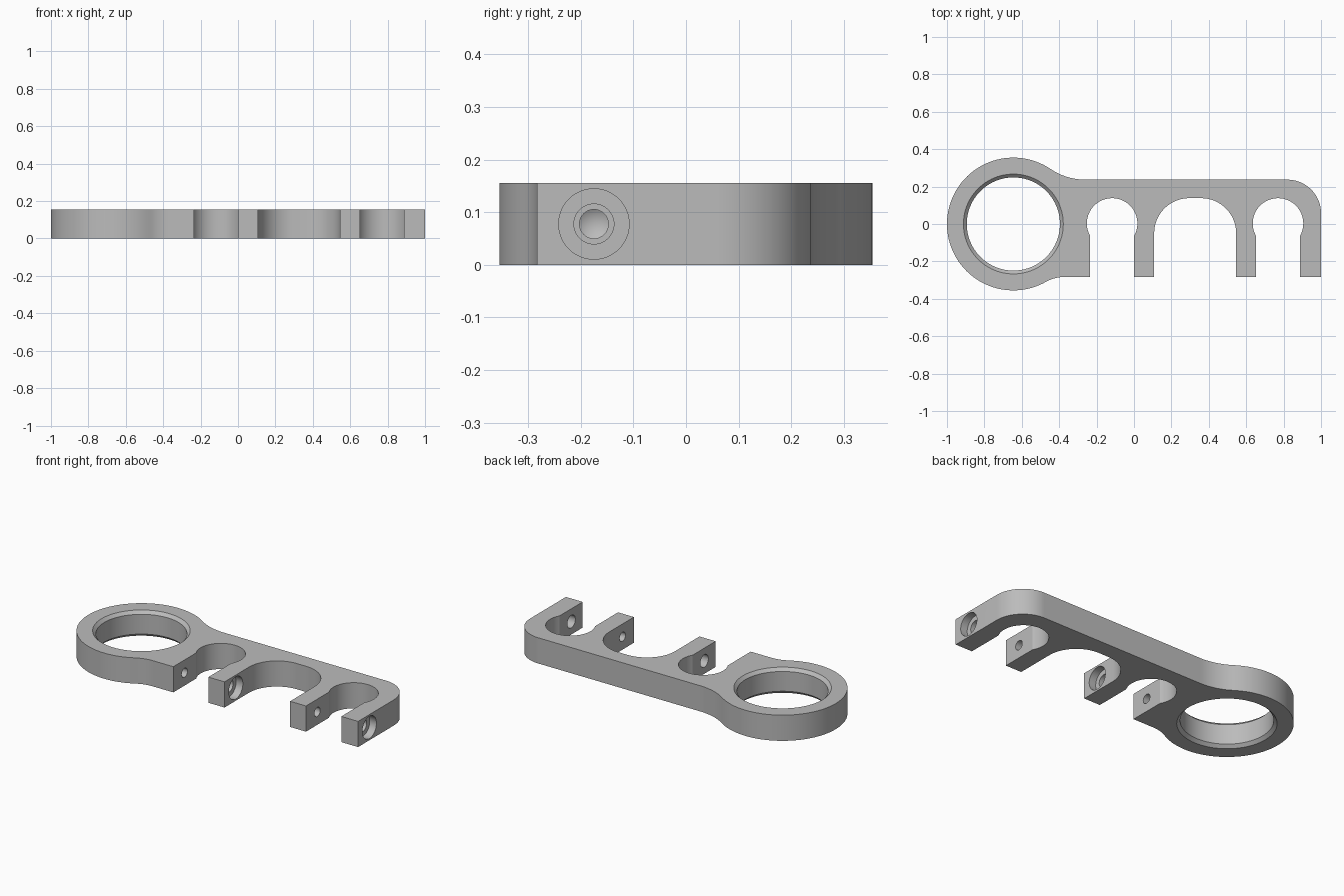
import bpy, bmesh
from math import pi, cos, sin, atan2, radians, hypot
from mathutils import Matrix, Vector

cube = bpy.data.objects.get("Cube")
if cube:
    bpy.data.objects.remove(cube, do_unlink=True)

HEIGHT, FOOT, TOP = 0.155, -0.283, 0.237
RING_X, RING_R, BORE_R, CHAMFER = -0.645, 0.355, 0.249, 0.018
SCREW_Y = -0.175

grey = bpy.data.materials.new("machined grey")
grey.use_nodes = True
colour = (0.5, 0.5, 0.5, 1)
grey.diffuse_color = colour
grey.node_tree.nodes["Principled BSDF"].inputs["Base Color"].default_value = colour


def arc(cx, cy, r, start, end):
    """Points along an arc, angles in radians."""
    n = max(6, int(abs(end - start) / radians(3.5)))
    return [(cx + r * cos(start + (end - start) * i / n),
             cy + r * sin(start + (end - start) * i / n)) for i in range(n + 1)]


def make_object(name, bm):
    bmesh.ops.recalc_face_normals(bm, faces=bm.faces)
    mesh = bpy.data.meshes.new(name)
    bm.to_mesh(mesh)
    bm.free()
    mesh.materials.append(grey)
    obj = bpy.data.objects.new(name, mesh)
    bpy.context.collection.objects.link(obj)
    return obj


def turned(name, profile, matrix, sides):
    """Solid of revolution about local z from (radius, height) points."""
    bm = bmesh.new()
    verts = [bm.verts.new((r, 0, z)) for r, z in profile]
    edges = [bm.edges.new(pair) for pair in zip(verts, verts[1:])]
    bmesh.ops.spin(bm, geom=verts + edges, cent=(0, 0, 0), axis=(0, 0, 1),
                   angle=2 * pi, steps=sides, use_duplicate=False)
    bmesh.ops.remove_doubles(bm, verts=bm.verts, dist=1e-5)
    bmesh.ops.transform(bm, matrix=matrix, verts=bm.verts)
    return make_object(name, bm)


def round_slot(left, right):
    """Straight-sided slot opening into a slightly wider round pocket."""
    half, r = (right - left) / 2, 0.135
    lip = atan2(-(r * r - half * half) ** 0.5, half)
    return ([(left, FOOT)] + arc((left + right) / 2, 0.003, r, pi - lip, lip)
            + [(right, FOOT)])


def blend(cx, r, side, edge):
    """Centre and angle of a fillet joining the ring to a straight edge."""
    cy = edge + side * r
    return cx, cy, atan2(cy, cx - RING_X)


# Outline of the plate, counter-clockwise from the first clamp jaw
up_x, up_y, up_a = blend(-0.26, 0.331, 1, TOP)
low_x, low_y, low_a = blend(-0.37, 0.206, -1, FOOT)
outline = round_slot(-0.234, 0.0)
outline += [(0.108, FOOT)]
outline += arc(0.295, -0.049, 0.187, pi, pi / 2)
outline += arc(0.359, -0.049, 0.187, pi / 2, 0)
outline += [(0.546, FOOT)]
outline += round_slot(0.652, 0.888)
outline += [(1.0, FOOT)]
outline += arc(0.82, TOP - 0.18, 0.18, 0, pi / 2)
outline += arc(up_x, up_y, 0.331, 1.5 * pi, pi + up_a)
outline += arc(RING_X, 0, RING_R, up_a, 2 * pi + low_a)[1:-1]
outline += arc(low_x, low_y, 0.206, pi + low_a, pi / 2)

bm = bmesh.new()
face = bm.faces.new([bm.verts.new((x, y, 0)) for x, y in outline])
top = bmesh.ops.extrude_face_region(bm, geom=[face])
bmesh.ops.translate(bm, vec=(0, 0, HEIGHT),
                    verts=[g for g in top["geom"] if isinstance(g, bmesh.types.BMVert)])
bracket = make_object("clamp_bracket", bm)

# Ring bore, chamfered at both ends
over = 0.02
wide = BORE_R + CHAMFER + over
bore = turned("ring_bore_cutter",
              [(0, -over), (wide, -over), (BORE_R, CHAMFER),
               (BORE_R, HEIGHT - CHAMFER), (wide, HEIGHT + over), (0, HEIGHT + over)],
              Matrix.Translation((RING_X, 0, 0)), 96)


def screw_drill(name, face_x, step_x, end_x):
    """Counterbore, clearance hole and threaded hole with a drill tip."""
    floor_x = face_x - 0.045
    profile = [(0, face_x + over), (0.067, face_x + over), (0.067, floor_x),
               (0.038, floor_x), (0.038, step_x), (0.0275, step_x),
               (0.0275, end_x), (0, end_x - 0.016)]
    along_x = Matrix.Translation((0, SCREW_Y, HEIGHT / 2)) @ Matrix.Rotation(pi / 2, 4, "Y")
    return turned(name, profile, along_x, 48)


cutters = [bore,
           screw_drill("inner_screw_cutter", 0.108, -0.1, -0.38),
           screw_drill("outer_screw_cutter", 1.0, 0.77, 0.35)]

# Cut the holes
bpy.ops.object.select_all(action="DESELECT")
bpy.context.view_layer.objects.active = bracket
bracket.select_set(True)
for cutter in cutters:
    cutter.hide_render = True
    cut = bracket.modifiers.new(cutter.name, "BOOLEAN")
    cut.operation, cut.solver, cut.object = "DIFFERENCE", "EXACT", cutter
    bpy.ops.object.modifier_apply(modifier=cut.name)
    bpy.data.objects.remove(cutter, do_unlink=True)

bpy.ops.object.shade_smooth_by_angle(angle=radians(25))
